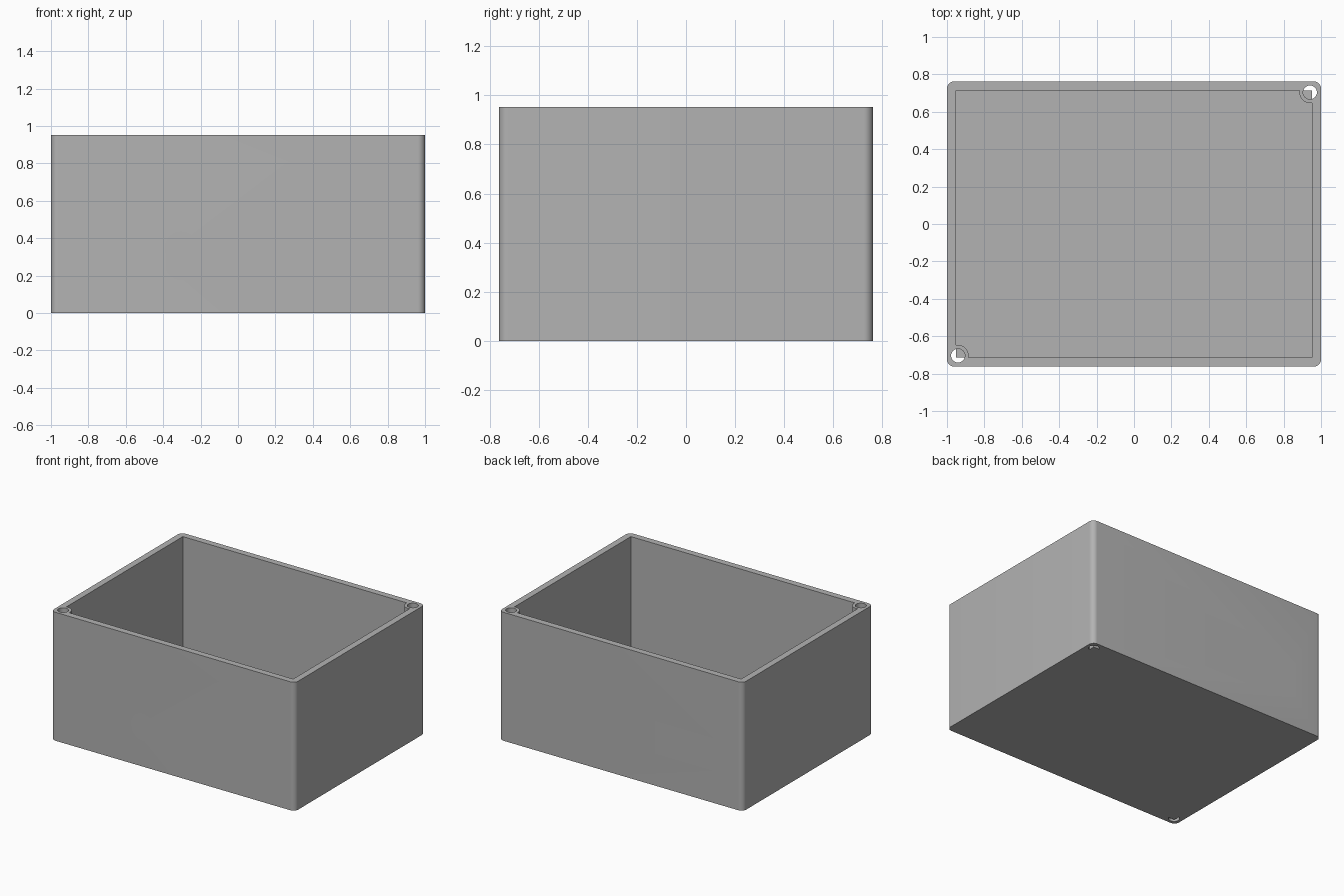
import bpy
import math

if "Cube" in bpy.data.objects:
    bpy.data.objects.remove(bpy.data.objects["Cube"], do_unlink=True)

HX, HY, H = 1.0, 0.762, 0.952
WALL = 0.0476
RADIUS = 0.038
IX, IY = HX - WALL, HY - WALL
SCREW = (0.941, 0.704)

grey = bpy.data.materials.new("plain grey")
grey.use_nodes = True
grey.diffuse_color = (0.45, 0.45, 0.45, 1)
grey.node_tree.nodes["Principled BSDF"].inputs["Base Color"].default_value = grey.diffuse_color


def prism(name, outline, z0, z1):
    n = len(outline)
    verts = [(x, y, z) for z in (z0, z1) for x, y in outline]
    faces = [list(range(n))[::-1], list(range(n, 2 * n))]
    faces += [[i, (i + 1) % n, n + (i + 1) % n, n + i] for i in range(n)]
    mesh = bpy.data.meshes.new(name)
    mesh.from_pydata(verts, [], faces)
    mesh.materials.append(grey)
    obj = bpy.data.objects.new(name, mesh)
    bpy.context.collection.objects.link(obj)
    return obj


def circle(x, y, r, n=48):
    return [(x + r * math.cos(math.tau * i / n), y + r * math.sin(math.tau * i / n)) for i in range(n)]


def rect(x0, x1, y0, y1):
    return [(x0, y0), (x1, y0), (x1, y1), (x0, y1)]


def rounded_rect(hx, hy, r, steps=10):
    points = []
    for corner, (sx, sy) in enumerate([(1, 1), (-1, 1), (-1, -1), (1, -1)]):
        for i in range(steps + 1):
            a = math.pi / 2 * (corner + i / steps)
            points.append((sx * (hx - r) + r * math.cos(a), sy * (hy - r) + r * math.sin(a)))
    return points


def cut(target, cutter):
    """Subtract the cutter from the target, then discard the cutter."""
    mod = target.modifiers.new("cut", "BOOLEAN")
    mod.operation, mod.solver, mod.object = "DIFFERENCE", "EXACT", cutter
    bpy.context.view_layer.update()
    result = target.evaluated_get(bpy.context.evaluated_depsgraph_get())
    mesh = bpy.data.meshes.new_from_object(result)
    target.modifiers.clear()
    target.data = mesh
    bpy.data.objects.remove(cutter, do_unlink=True)


def wall_cutter(name, outline, y):
    """Cutter through a wall: the outline is given in x and z."""
    obj = prism(name, [(x, -z) for x, z in outline], -0.1, 0.1)
    for v in obj.data.vertices:
        x, minus_z, depth = v.co
        v.co = (x, y + depth, -minus_z)
    return obj


# Enclosure body with rounded vertical corners
body = prism("enclosure_body", rounded_rect(HX, HY, RADIUS), 0, H)

# Open cavity, leaving a screw post in two opposite corners
cavity = prism("cavity_cutter", rect(-IX, IX, -IY, IY), WALL, H + 0.1)
for s in (1, -1):
    cut(cavity, prism("post", circle(s * SCREW[0], s * SCREW[1], 0.057), -0.1, H + 0.3))
cut(body, cavity)

# Screw holes run down through the walls and stop at the floor
for s in (1, -1):
    drill = prism("drill", circle(s * SCREW[0], s * SCREW[1], 0.037, 32), -0.1, H + 0.1)
    cut(drill, prism("floor_block", rect(-IX, IX, -IY, IY), -0.2, WALL))
    cut(body, drill)

# Two round ports in the front and a rectangular window in the back
cut(body, wall_cutter("large_port", circle(-0.24, 0.29, 0.0965), -HY))
cut(body, wall_cutter("small_port", circle(0.402, 0.717, 0.0735), -HY))
cut(body, wall_cutter("back_window", rect(-0.775, -0.29, 0.24, 0.475), HY))

# Smooth the round parts, keep the edges sharp
bpy.ops.object.select_all(action="DESELECT")
body.select_set(True)
bpy.context.view_layer.objects.active = body
bpy.ops.object.shade_smooth_by_angle(angle=math.radians(30))
